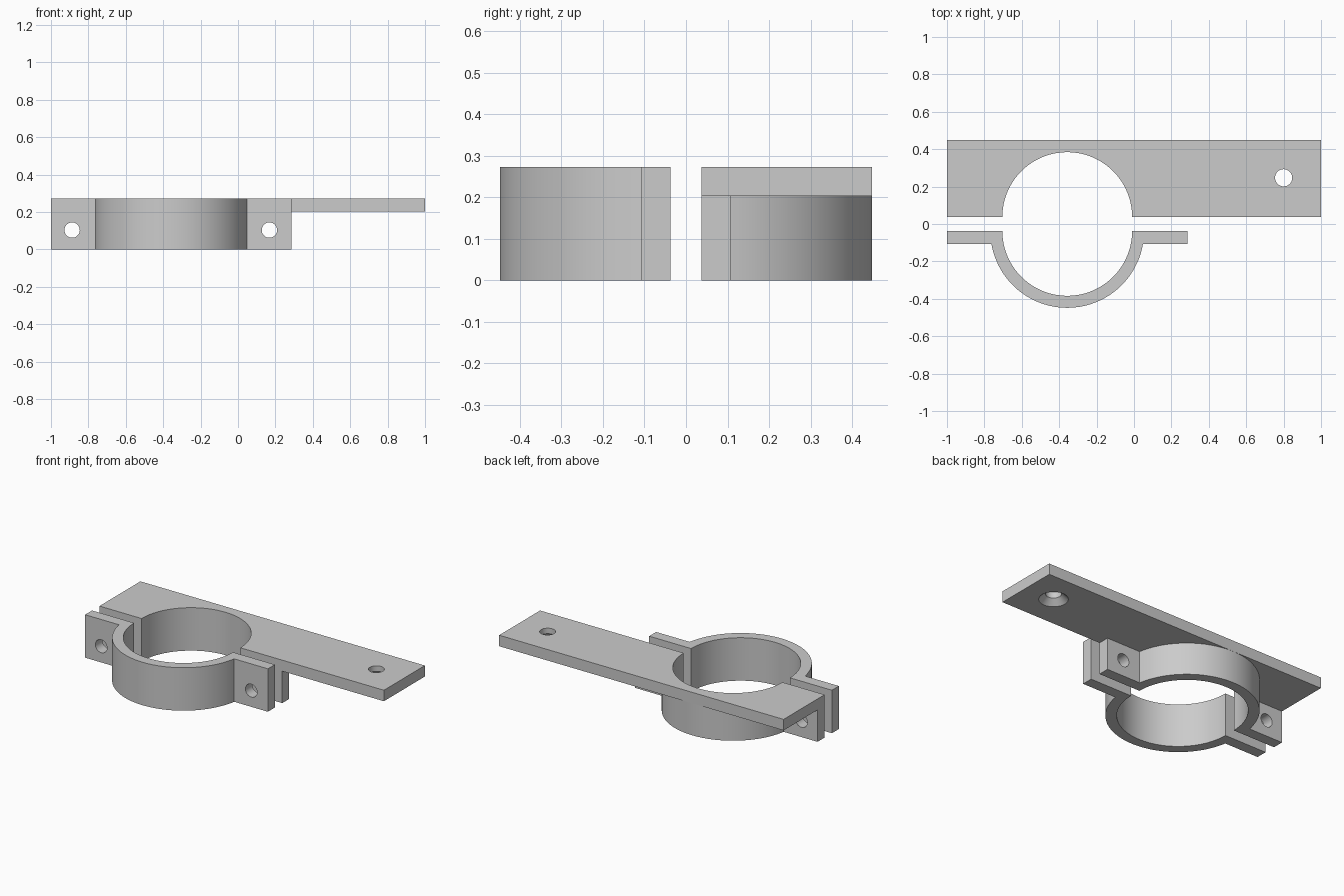
import bpy
import bmesh
from math import pi, sin, cos, asin, radians
from mathutils import Matrix, Vector

if "Cube" in bpy.data.objects:
    bpy.data.objects.remove(bpy.data.objects["Cube"], do_unlink=True)

# Main dimensions
CX, GAP = -0.357, 0.037            # ring centre, half of the split
R_IN, R_OUT = 0.347, 0.411
HEIGHT, THICK = 0.273, 0.07
LEFT, EAR_END, PLATE_END = -1.0, 0.285, 1.0
SEG = 64

grey = bpy.data.materials.new("plain grey")
grey.use_nodes = True
grey.diffuse_color = (0.6, 0.6, 0.6, 1)
grey.node_tree.nodes["Principled BSDF"].inputs["Base Color"].default_value = (0.6, 0.6, 0.6, 1)


def finish(name, bm):
    bmesh.ops.recalc_face_normals(bm, faces=bm.faces)
    mesh = bpy.data.meshes.new(name)
    bm.to_mesh(mesh)
    bm.free()
    mesh.materials.append(grey)
    obj = bpy.data.objects.new(name, mesh)
    bpy.context.collection.objects.link(obj)
    return obj


def extrude(name, outline, z0, z1):
    bm = bmesh.new()
    face = bm.faces.new([bm.verts.new((x, y, z0)) for x, y in outline])
    top = bmesh.ops.extrude_face_region(bm, geom=[face])["geom"]
    moved = [v for v in top if isinstance(v, bmesh.types.BMVert)]
    bmesh.ops.translate(bm, verts=moved, vec=(0, 0, z1 - z0))
    return finish(name, bm)


def cone(name, centre, axis, depth, r1, r2):
    bm = bmesh.new()
    spin = Vector((0, 0, 1)).rotation_difference(Vector(axis)).to_matrix().to_4x4()
    bmesh.ops.create_cone(bm, cap_ends=True, segments=48, radius1=r1, radius2=r2,
                          depth=depth, matrix=Matrix.Translation(centre) @ spin)
    return finish(name, bm)


def combine(target, other, operation):
    mod = target.modifiers.new(operation.lower(), "BOOLEAN")
    mod.operation, mod.solver, mod.object = operation, "EXACT", other
    other.hide_render = True
    bpy.context.view_layer.objects.active = target
    bpy.ops.object.modifier_apply(modifier=mod.name)
    bpy.data.objects.remove(other, do_unlink=True)


def arc(radius, start, end):
    steps = [start + (end - start) * i / SEG for i in range(SEG + 1)]
    return [(CX + radius * cos(a), GAP + radius * sin(a)) for a in steps]


# Half ring with two flat ears, drawn on the +y side
lift = asin(THICK / R_OUT)
bore = arc(R_IN, pi, 0)
half_ring = ([(LEFT, GAP)] + bore + [(EAR_END, GAP), (EAR_END, GAP + THICK)]
             + arc(R_OUT, lift, pi - lift) + [(LEFT, GAP + THICK)])
front_outline = [(x, -y) for x, y in half_ring]

# Long mounting plate with the bore notched out
back = GAP + R_OUT
plate_outline = [(LEFT, GAP)] + bore + [(PLATE_END, GAP), (PLATE_END, back), (LEFT, back)]

front_clamp = extrude("front_clamp", front_outline, 0, HEIGHT)
rear_bracket = extrude("rear_bracket", half_ring, 0, HEIGHT - THICK)
combine(rear_bracket, extrude("plate", plate_outline, HEIGHT - THICK, HEIGHT), "UNION")

# Bolt holes through the ears
for part, side in ((front_clamp, -1), (rear_bracket, 1)):
    for x in (-0.887, 0.168):
        centre = (x, side * (GAP + THICK / 2), 0.103)
        combine(part, cone("bolt_cutter", centre, (0, 1, 0), 0.1, 0.041, 0.041), "DIFFERENCE")

# Plate hole, countersunk from below
hole = Vector((0.8, 0.247, HEIGHT - THICK / 2))
combine(rear_bracket, cone("hole_cutter", hole, (0, 0, 1), 0.2, 0.046, 0.046), "DIFFERENCE")
sink = Vector((0.8, 0.247, HEIGHT - THICK + 0.01))
combine(rear_bracket, cone("sink_cutter", sink, (0, 0, 1), 0.05, 0.1, 0.046), "DIFFERENCE")

# Smooth curved walls, crisp edges
for obj in (front_clamp, rear_bracket):
    bpy.ops.object.select_all(action="DESELECT")
    obj.select_set(True)
    bpy.context.view_layer.objects.active = obj
    bpy.ops.object.shade_smooth_by_angle(angle=radians(30))
